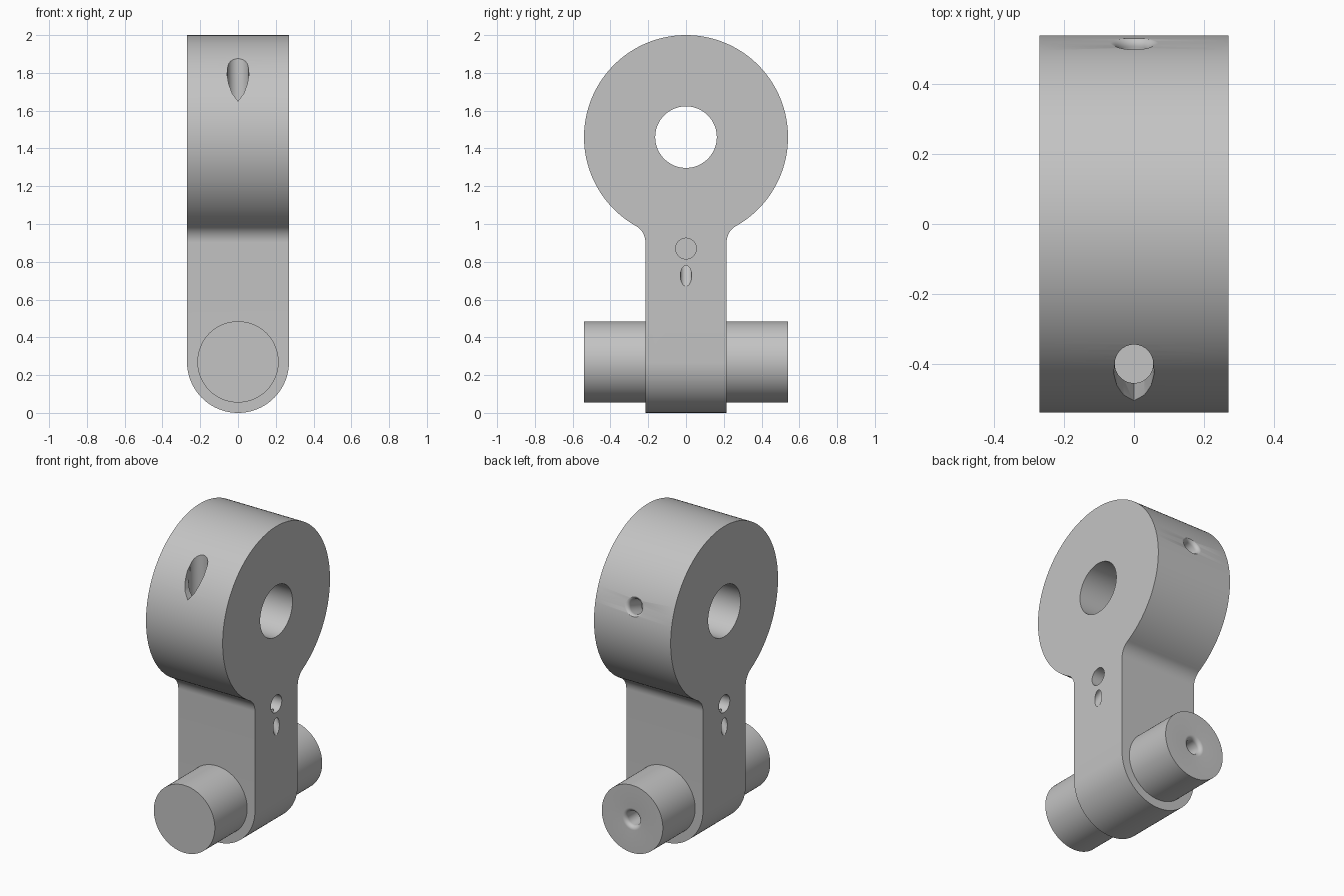
import bpy, bmesh
from math import pi, cos, sin, atan2, sqrt
from mathutils import Vector

cube = bpy.data.objects.get("Cube")
if cube:
    bpy.data.objects.remove(cube, do_unlink=True)

steel = bpy.data.materials.new("light_grey_metal")
steel.use_nodes = True
GREY = (0.55, 0.55, 0.55, 1)
steel.diffuse_color = GREY
steel.node_tree.nodes["Principled BSDF"].inputs["Base Color"].default_value = GREY

HALF = 0.27                      # half thickness of the body
RING_R, RING_Z, BORE = 0.54, 1.46, 0.163
STEM = 0.215                     # half depth of the stem, radius of the pins
FILLET = 0.1
FRONT, BACK = Vector((0, -1, 0)), Vector((0, 1, 0))


def finish(name, bm):
    bmesh.ops.recalc_face_normals(bm, faces=bm.faces)
    mesh = bpy.data.meshes.new(name)
    bm.to_mesh(mesh)
    bm.free()
    mesh.materials.append(steel)
    ob = bpy.data.objects.new(name, mesh)
    bpy.context.collection.objects.link(ob)
    return ob


def prism(name, points, axis, lo, hi):
    """Extrude a closed outline along x (outline in y, z) or y (outline in x, z)."""
    place = (lambda u, v: (lo, u, v)) if axis == "x" else (lambda u, v: (u, lo, v))
    bm = bmesh.new()
    face = bm.faces.new([bm.verts.new(place(u, v)) for u, v in points])
    new = bmesh.ops.extrude_face_region(bm, geom=[face])["geom"]
    step = Vector((hi - lo, 0, 0)) if axis == "x" else Vector((0, hi - lo, 0))
    bmesh.ops.translate(bm, vec=step, verts=[v for v in new if isinstance(v, bmesh.types.BMVert)])
    return finish(name, bm)


def lathe(name, profile, origin, direction, steps=64):
    """Spin a (radius, height) profile about an axis."""
    bm = bmesh.new()
    verts = [bm.verts.new((r, 0, h)) for r, h in profile]
    edges = [bm.edges.new(pair) for pair in zip(verts, verts[1:])]
    bmesh.ops.spin(bm, geom=verts + edges, cent=(0, 0, 0), axis=(0, 0, 1),
                   angle=2 * pi, steps=steps)
    bmesh.ops.remove_doubles(bm, verts=bm.verts, dist=1e-5)
    rot = Vector((0, 0, 1)).rotation_difference(Vector(direction)).to_matrix()
    bmesh.ops.rotate(bm, cent=(0, 0, 0), matrix=rot, verts=bm.verts)
    bmesh.ops.translate(bm, vec=origin, verts=bm.verts)
    return finish(name, bm)


def rod(name, r, lo, hi, origin, direction, steps=64):
    return lathe(name, [(0, lo), (r, lo), (r, hi), (0, hi)], origin, direction, steps)


def flared_hole(name, r, flare, depth, origin, direction):
    arc = [(r + flare * (1 - cos(t)), flare * (sin(t) - 1))
           for t in (pi / 2 * i / 8 for i in range(9))]
    top = (r + flare, 0.04)
    return lathe(name, [(0, -depth), (r, -depth)] + arc + [top, (0, 0.04)],
                 origin, direction, 48)


def boolean(ob, tool, operation="DIFFERENCE"):
    mod = ob.modifiers.new(tool.name, "BOOLEAN")
    mod.operation, mod.object, mod.solver = operation, tool, "EXACT"
    bpy.context.view_layer.objects.active = ob
    bpy.ops.object.modifier_apply(modifier=mod.name)
    bpy.data.objects.remove(tool, do_unlink=True)


def arc(cy, cz, r, a, b, n):
    return [(cy + r * cos(a + (b - a) * i / n), cz + r * sin(a + (b - a) * i / n))
            for i in range(n + 1)]


# Body outline: ring, filleted neck and stem
fy = STEM + FILLET
drop = sqrt((RING_R + FILLET) ** 2 - fy ** 2)
neck = atan2(-drop, fy)
half = arc(0, RING_Z, RING_R, pi / 2, neck, 72)
half += arc(fy, RING_Z - drop, FILLET, pi + neck, pi, 12)[1:]
half.append((STEM, -0.05))
outline = half + [(-y, z) for y, z in reversed(half[1:])]
body = prism("eye_and_stem", outline, "x", -0.35, 0.35)

# Rounded foot trims the thickness
foot = arc(0, HALF, HALF, pi, 2 * pi, 64) + [(HALF, 2.2), (-HALF, 2.2)]
boolean(body, prism("foot_trim", foot, "y", -0.7, 0.7), "INTERSECT")

# Bore through the eye
boolean(body, rod("bore", BORE, -0.5, 0.5, (0, 0, RING_Z), (1, 0, 0), 96))

# Front oil hole: vertical drilling with a drop-shaped mouth
boolean(body, rod("oil_drilling", 0.055, 1.55, 2.1, (0, -0.4, 0), (0, 0, 1)))
drop_half = [(0, 1.65), (0.03, 1.69), (0.049, 1.74), (0.058, 1.79),
             (0.054, 1.83), (0.035, 1.862), (0, 1.875)]
mouth = drop_half + [(-x, z) for x, z in reversed(drop_half[1:-1])]
boolean(body, prism("oil_mouth", mouth, "y", -0.6, -0.4))

# Back oil hole, square to the ring surface
tilt = 0.285
out = Vector((0, cos(tilt), sin(tilt)))
boolean(body, flared_hole("back_oil_hole", 0.045, 0.025, 0.14,
                          Vector((0, 0, RING_Z)) + out * RING_R, out))

# Blind hole and slanted hole on both sides of the stem
for side in (-1, 1):
    boolean(body, rod("blind_hole", 0.055, -0.1, 0.1, (side * HALF, 0, 0.87), (side, 0, 0)))
    boolean(body, rod("slanted_hole", 0.03, -0.1, 0.1, (side * HALF, 0, 0.725),
                      (side * 0.55, 0, -0.84), 32))

# Pivot pins
front_pin = rod("front_pin", STEM, 0.2, 0.54, (0, 0, HALF), FRONT, 96)
back_pin = rod("back_pin", STEM, 0.2, 0.54, (0, 0, HALF), BACK, 96)
boolean(back_pin, flared_hole("pin_centre_hole", 0.045, 0.025, 0.12, (0, 0.54, HALF), BACK))

# Smooth curved walls, crisp edges
for ob in (body, front_pin, back_pin):
    bpy.ops.object.select_all(action="DESELECT")
    ob.select_set(True)
    bpy.context.view_layer.objects.active = ob
    bpy.ops.object.shade_smooth_by_angle(angle=pi / 6)
